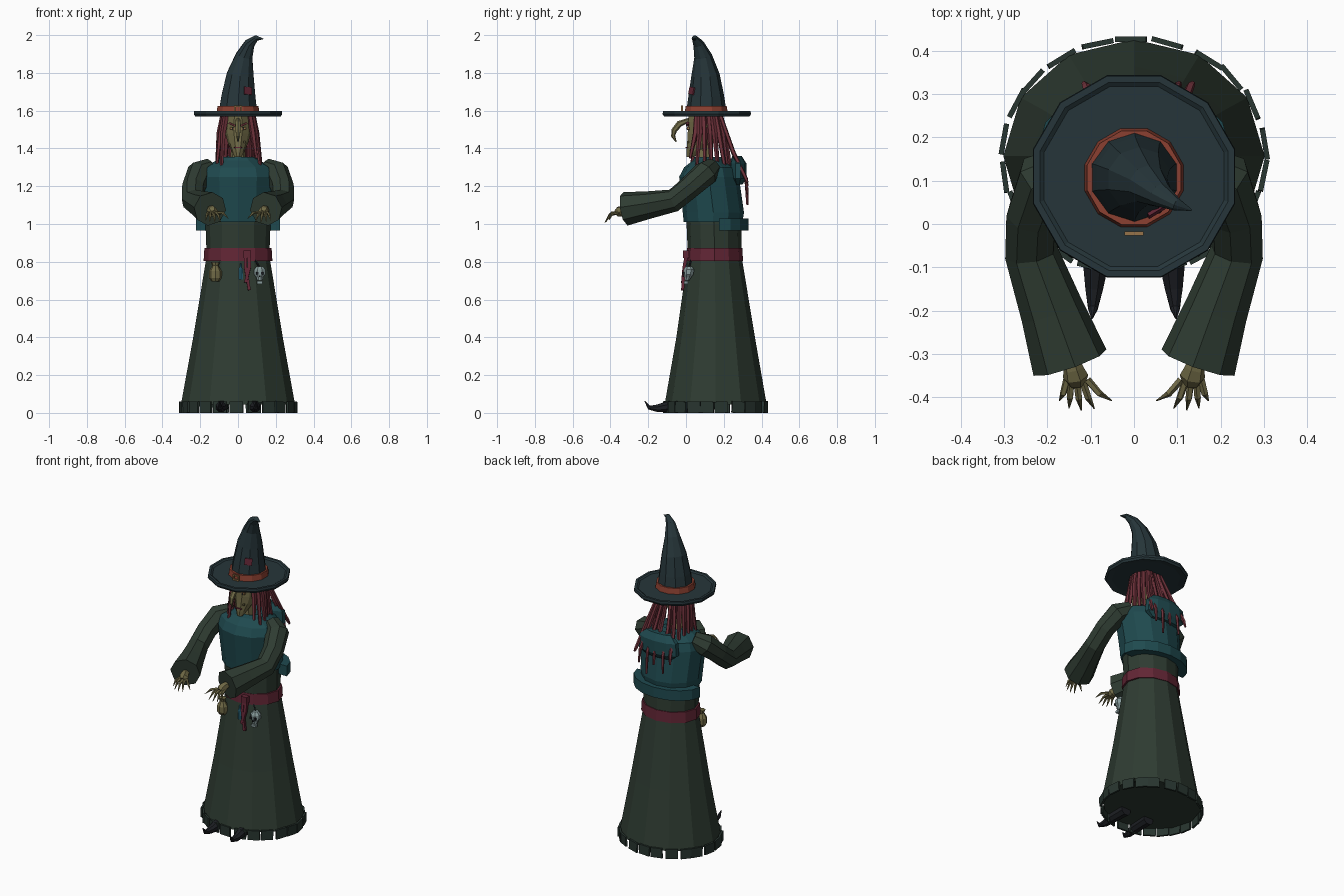
import bpy, bmesh, math, random
from mathutils import Vector, Quaternion
random.seed(4)


def mat(name, r, g, b):
    m = bpy.data.materials.new(name)
    m.diffuse_color = (*[(c / 255) ** 2.2 for c in (r, g, b)], 1)
    return m


GREEN = mat("dress_green", 50, 62, 53)
HEM = mat("hem_green", 44, 56, 51)
HAT = mat("hat_cloth", 42, 56, 60)
TEAL = mat("shawl_teal", 36, 75, 80)
WINE = mat("belt_wine", 98, 42, 56)
HAIR = mat("hair_red", 108, 52, 60)
RUST = mat("band_rust", 138, 66, 52)
SKIN = mat("skin", 112, 106, 72)
GOLD = mat("buckle", 150, 115, 75)
BLACK = mat("leather", 34, 36, 40)
BONE = mat("bone", 135, 155, 155)
GLASS = mat("glass", 45, 100, 120)


def skin_rings(name, rings, m, caps=True):
    """Bridge a list of equal-length point rings into one mesh."""
    bm = bmesh.new()
    vs = [[bm.verts.new(p) for p in r] for r in rings]
    n = len(vs[0])
    for a, b in zip(vs, vs[1:]):
        for i in range(n):
            j = (i + 1) % n
            bm.faces.new((a[i], a[j], b[j], b[i]))
    if caps:
        bm.faces.new(vs[0][::-1])
        bm.faces.new(vs[-1])
    bmesh.ops.recalc_face_normals(bm, faces=bm.faces)
    me = bpy.data.meshes.new(name)
    bm.to_mesh(me)
    bm.free()
    me.materials.append(m)
    ob = bpy.data.objects.new(name, me)
    bpy.context.collection.objects.link(ob)
    return ob


def loft(name, prof, m, n=12, x=0, off=0.0):
    """Elliptical horizontal rings: (z, rx, ry, centre_y)."""
    ang = [math.tau * (i + off) / n for i in range(n)]
    return skin_rings(name, [[(x + rx * math.sin(a), cy + ry * math.cos(a), z) for a in ang]
                             for z, rx, ry, cy in prof], m)


def tube(name, path, radii, m, n=6, off=0.5):
    """Round sections swept along a path without twist."""
    p = [Vector(v) for v in path]
    t = [(p[min(i + 1, len(p) - 1)] - p[max(i - 1, 0)]).normalized() for i in range(len(p))]
    q, prev, rings = Quaternion(), Vector((0, 0, 1)), []
    for c, d, r in zip(p, t, radii):
        q = prev.rotation_difference(d) @ q
        prev = d
        rings.append([c + q @ Vector((r * math.cos(math.tau * (i + off) / n),
                                      r * math.sin(math.tau * (i + off) / n), 0)) for i in range(n)])
    return skin_rings(name, rings, m)


def box(name, loc, size, m, rot=(0, 0, 0)):
    bpy.ops.mesh.primitive_cube_add(size=1, location=loc, rotation=rot)
    ob = bpy.context.object
    ob.name, ob.scale = name, size
    ob.data.materials.append(m)
    return ob


# Dress, belt and ragged hem
loft("dress", [(.045, .302, .27, .157), (.4, .237, .208, .157), (.83, .166, .142, .152),
               (1.0, .172, .145, .148), (1.06, .165, .14, .145)], GREEN)
loft("belt", [(.805, .182, .15, .152), (.872, .178, .146, .152)], WINE)
for i in range(22):
    a = math.tau * (i + random.uniform(-.15, .15)) / 22
    box("hem_patch", (.304 * math.sin(a), .157 + .27 * math.cos(a), .03), (.072, .012, .06), HEM,
        (0, random.uniform(-.06, .06), -a + random.uniform(-.1, .1)))

# Shawl, back flap and folded hood
loft("shawl", [(1.01, .182, .155, .143), (1.06, .187, .162, .145), (1.25, .2, .158, .122),
               (1.3, .185, .135, .125), (1.335, .115, .085, .12), (1.355, .09, .075, .12),
               (1.33, .07, .06, .12)], TEAL)
flap = []
for k in range(9):
    a = -math.pi / 2 + math.pi * k / 8
    flap.append([(rx * math.sin(a), .175 + ry * math.cos(a), z)
                 for rx, ry, z in ((.222, .155, .965), (.222, .155, 1.03), (.165, .11, 1.03), (.165, .11, .965))])
skin_rings("back_flap", flap, TEAL)
loft("hood", [(1.21, .1, .025, .275), (1.24, .14, .045, .275), (1.32, .135, .045, .275),
              (1.36, .09, .025, .27)], TEAL, 10)

# Head with a jutting chin, neck
loft("neck", [(1.3, .045, .045, .1), (1.42, .035, .04, .095)], SKIN, 8)
loft("head", [(1.355, .018, .02, .022), (1.385, .034, .045, .045), (1.43, .054, .07, .073),
              (1.48, .068, .083, .088), (1.54, .066, .085, .092), (1.59, .06, .08, .092)], SKIN, 10, off=.5)
tube("nose", [(0, .025, 1.555), (0, -.035, 1.53), (0, -.063, 1.495), (0, -.068, 1.465), (0, -.052, 1.435)],
     [.01, .017, .015, .011, .003], SKIN)
box("mouth", (0, .004, 1.405), (.042, .012, .006), WINE)
box("wart", (.035, .01, 1.435), (.01, .01, .01), SKIN)
for s in (-1, 1):
    box("eye", (s * .03, .012, 1.505), (.024, .012, .012), GOLD, (0, s * -.2, 0))
    box("pupil", (s * .028, .006, 1.505), (.008, .006, .01), BLACK)
    box("brow", (s * .031, .008, 1.527), (.04, .016, .009), HAIR, (0, s * -.4, 0))
    tube("ear", [(s * .06, .085, 1.49), (s * .085, .1, 1.5), (s * .1, .12, 1.53)], [.02, .016, .003], SKIN, 5)

# Hair locks: side curtains and long ones at the back
for s in (-1, 1):
    for k in range(8):
        a = .9 + k * .27
        L = 1.33 - .018 * k + random.uniform(-.03, .02)
        r0, r1 = .078, .115 + random.uniform(-.01, .015)
        tube("hair_lock", [(s * r0 * math.sin(a), .105 - r0 * math.cos(a), 1.585),
                           (s * (r0 + .022) * math.sin(a), .112 - (r0 + .022) * math.cos(a), 1.48),
                           (s * r1 * math.sin(a), .118 - (r1 + .03) * math.cos(a), L)],
             [.015, .015, .008], HAIR, 5)
for x, z in ((-.11, 1.2), (-.06, 1.13), (0, 1.17), (.05, 1.1), (.1, 1.16), (.13, 1.22)):
    tube("back_lock", [(x * .4, .18, 1.58), (x * .8, .25, 1.38), (x, .318, 1.24), (x * 1.05, .325, z)],
         [.011, .012, .01, .006], HAIR, 5)

# Hat: brim with raised lip, bent crown, band, buckle, patch
loft("hat_brim", [(1.576, .2, .2, .11), (1.57, .235, .235, .11), (1.582, .242, .242, .11),
                  (1.597, .24, .24, .11), (1.597, .225, .225, .11), (1.59, .215, .215, .11)], HAT, 12, off=.5)
tube("hat_crown", [(0, .108, 1.585), (.003, .107, 1.68), (.012, .103, 1.79), (.033, .09, 1.89),
                   (.062, .066, 1.955), (.098, .045, 1.985), (.133, .032, 1.98)],
     [.108, .094, .075, .047, .029, .015, .002], HAT, 10)
loft("hat_band", [(1.59, .118, .118, .107), (1.625, .112, .112, .107)], RUST, 12, off=.5)
for x, z, w, h in ((0, 1.624, .042, .007), (0, 1.596, .042, .007), (-.018, 1.61, .007, .03), (.018, 1.61, .007, .03)):
    box("hat_buckle", (x, -.022, z), (w, .01, h), GOLD)
box("hat_patch", (.052, .03, 1.705), (.045, .008, .04), WINE, (-.15, .1, .55))

# Arms, hands and shoes, both sides
for s in (-1, 1):
    tube("sleeve", [(s * .145, .135, 1.3), (s * .205, .105, 1.27), (s * .235, .02, 1.195),
                    (s * .238, -.065, 1.125), (s * .19, -.2, 1.1), (s * .148, -.32, 1.08)],
         [.05, .068, .062, .062, .074, .09], GREEN, 8)
    palm = Vector((s * .135, -.352, 1.065))
    tube("wrist", [(s * .15, -.3, 1.08), (s * .14, -.335, 1.075), palm, (s * .132, -.37, 1.055)],
         [.02, .024, .03, .02], SKIN, 6)
    for bx, tx, ty, tz in ((.108, .052, -.408, 1.03), (.12, .092, -.426, 1.012), (.132, .122, -.43, 1.008),
                           (.145, .15, -.425, 1.01), (.155, .172, -.408, 1.02)):
        base, tip = Vector((s * bx, -.36, 1.06)), Vector((s * tx, ty, tz))
        mid = (base + tip) / 2 + Vector((0, -.008, .014))
        tube("finger", [base, mid, tip], [.009, .008, .0015], SKIN, 5)
    tube("shoe", [(s * .085, .03, .036), (s * .088, -.09, .034), (s * .092, -.15, .024),
                  (s * .095, -.195, .028), (s * .097, -.218, .062)], [.036, .032, .022, .012, .002], BLACK, 8)

# Charms hanging from the belt
loft("pouch", [(.695, .02, .018, .015), (.715, .034, .03, .015), (.75, .034, .03, .015), (.78, .016, .015, .015),
               (.8, .026, .02, .015)], SKIN, 8, x=-.12)
loft("vial", [(.705, .012, .012, 0), (.76, .012, .012, 0), (.775, .006, .006, 0), (.79, .006, .006, 0)],
     GLASS, 6, x=.015)
for x0, x1, z in ((.04, .06, .65), (.06, .04, .69)):
    tube("sash_end", [(x0, .005, .85), (x0, -.01, .77), (x1, -.018, z)], [.013, .012, .011], WINE, 4)
box("sash_knot", (.05, 0, .84), (.04, .03, .04), WINE)
tube("skull_cord", [(.085, .03, .82), (.115, .015, .77)], [.005, .005], BLACK, 4)
loft("skull", [(.7, .014, .012, .005), (.718, .02, .02, .01), (.733, .032, .028, .013), (.758, .032, .03, .015),
               (.776, .018, .018, .015)], BONE, 8, x=.115, off=.5)
box("skull_jaw", (.115, .0, .69), (.03, .022, .014), BONE)
for dx, z, w in ((-.013, .74, .014), (.013, .74, .014), (0, .723, .007)):
    box("skull_socket", (.115 + dx, -.013, z), (w, .01, w), BLACK)
